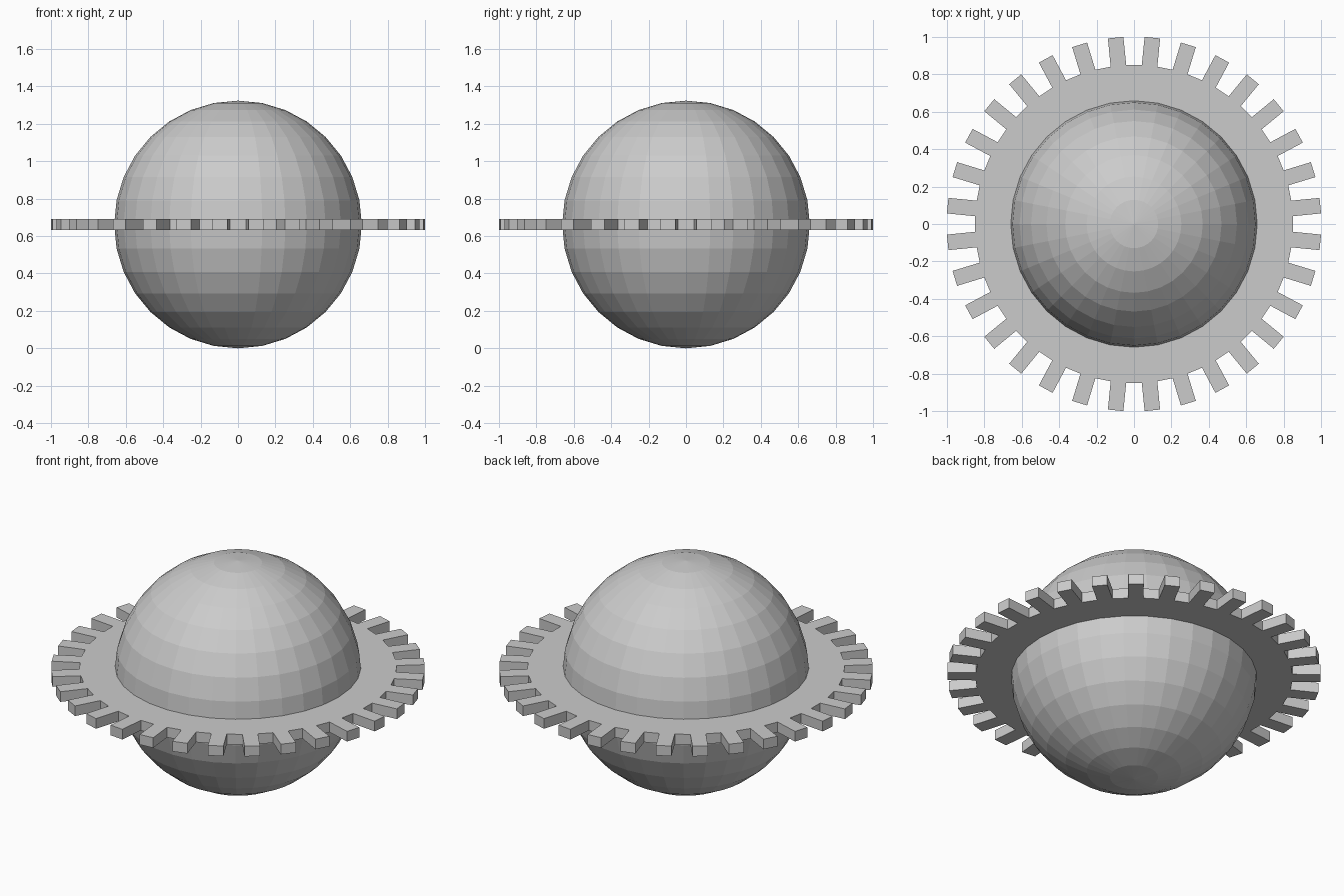
import bpy, bmesh
from math import sin, cos, pi

if "Cube" in bpy.data.objects:
    bpy.data.objects.remove(bpy.data.objects["Cube"])

R = 0.662          # globe radius, also its centre height
TEETH = 32
ROOT, TIP = 0.85, 1.001
HALF = 0.03        # half thickness of the gear ring


def make_object(name, bm):
    mesh = bpy.data.meshes.new(name)
    bmesh.ops.recalc_face_normals(bm, faces=bm.faces)
    bm.to_mesh(mesh)
    bm.free()
    obj = bpy.data.objects.new(name, mesh)
    bpy.context.collection.objects.link(obj)
    obj.location.z = R
    return obj


# Faceted globe
bm = bmesh.new()
bmesh.ops.create_uvsphere(bm, u_segments=32, v_segments=16, radius=R)
make_object("globe", bm)

# Flat ring whose inner edge is hidden inside the globe
bm = bmesh.new()
n = TEETH * 2
loops = []
for r, z in ((0.63, -HALF), (ROOT, -HALF), (ROOT, HALF), (0.63, HALF)):
    loops.append([bm.verts.new((r * cos((i + 0.5) * 2 * pi / n),
                                r * sin((i + 0.5) * 2 * pi / n), z))
                  for i in range(n)])
rim = []
for k in range(4):
    a, b = loops[k], loops[(k + 1) % 4]
    for i in range(n):
        j = (i + 1) % n
        face = bm.faces.new((a[i], a[j], b[j], b[i]))
        if k == 1 and i % 2 == 0:
            rim.append(face)
bmesh.ops.recalc_face_normals(bm, faces=bm.faces)

# Square teeth pulled straight out of every other rim face
length = TIP - ROOT * cos(pi / n)
for face in bmesh.ops.extrude_discrete_faces(bm, faces=rim)["faces"]:
    face.normal_update()
    bmesh.ops.translate(bm, verts=face.verts, vec=face.normal * length)
make_object("gear_ring", bm)
